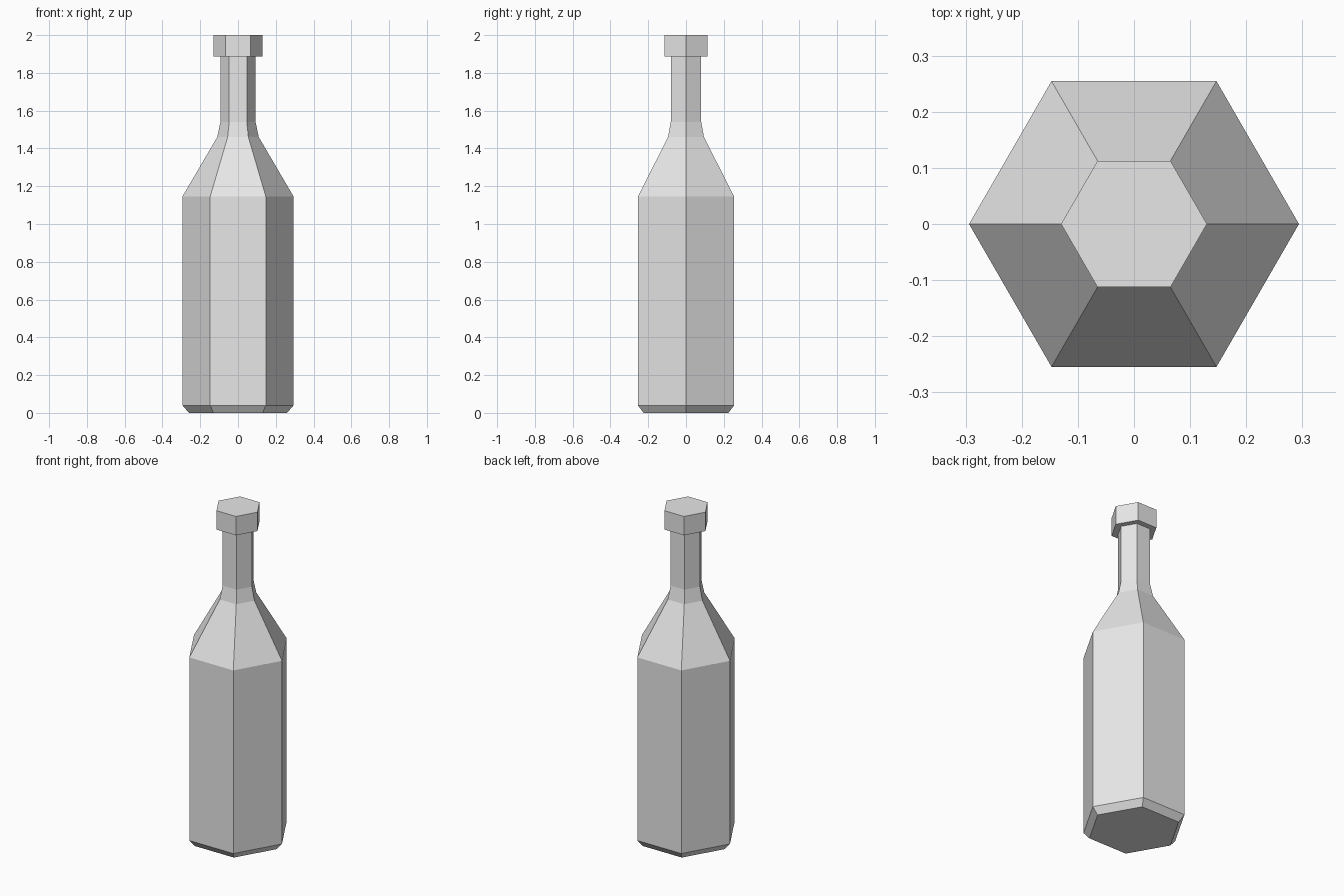
import bpy
import bmesh
from math import cos, sin, pi

SIDES = 6

cube = bpy.data.objects.get("Cube")
if cube:
    bpy.data.objects.remove(cube, do_unlink=True)

# Single plain grey
grey = bpy.data.materials.new("light_grey")
grey.use_nodes = True
colour = (0.8, 0.8, 0.8, 1)
grey.diffuse_color = colour
grey.node_tree.nodes["Principled BSDF"].inputs["Base Color"].default_value = colour


def hex_lathe(name, profile):
    """Closed six-sided solid from (radius, height) pairs, bottom to top."""
    bm = bmesh.new()
    rings = []
    for radius, z in profile:
        angles = [2 * pi * i / SIDES for i in range(SIDES)]
        rings.append([bm.verts.new((radius * cos(a), radius * sin(a), z)) for a in angles])
    for low, high in zip(rings, rings[1:]):
        for i in range(SIDES):
            j = (i + 1) % SIDES
            bm.faces.new((low[i], low[j], high[j], high[i]))
    bm.faces.new(rings[0][::-1])
    bm.faces.new(rings[-1])
    mesh = bpy.data.meshes.new(name)
    bm.to_mesh(mesh)
    bm.free()
    mesh.materials.append(grey)
    obj = bpy.data.objects.new(name, mesh)
    bpy.context.collection.objects.link(obj)
    return obj


# Body: bevelled foot, straight walls, sloped shoulder, slim neck
hex_lathe("bottle_body", [
    (0.26, 0), (0.294, 0.04), (0.294, 1.146),
    (0.11, 1.46), (0.093, 1.54), (0.093, 1.886),
])

# Cap: wider collar on top of the neck
hex_lathe("bottle_cap", [(0.13, 1.886), (0.13, 2)])
